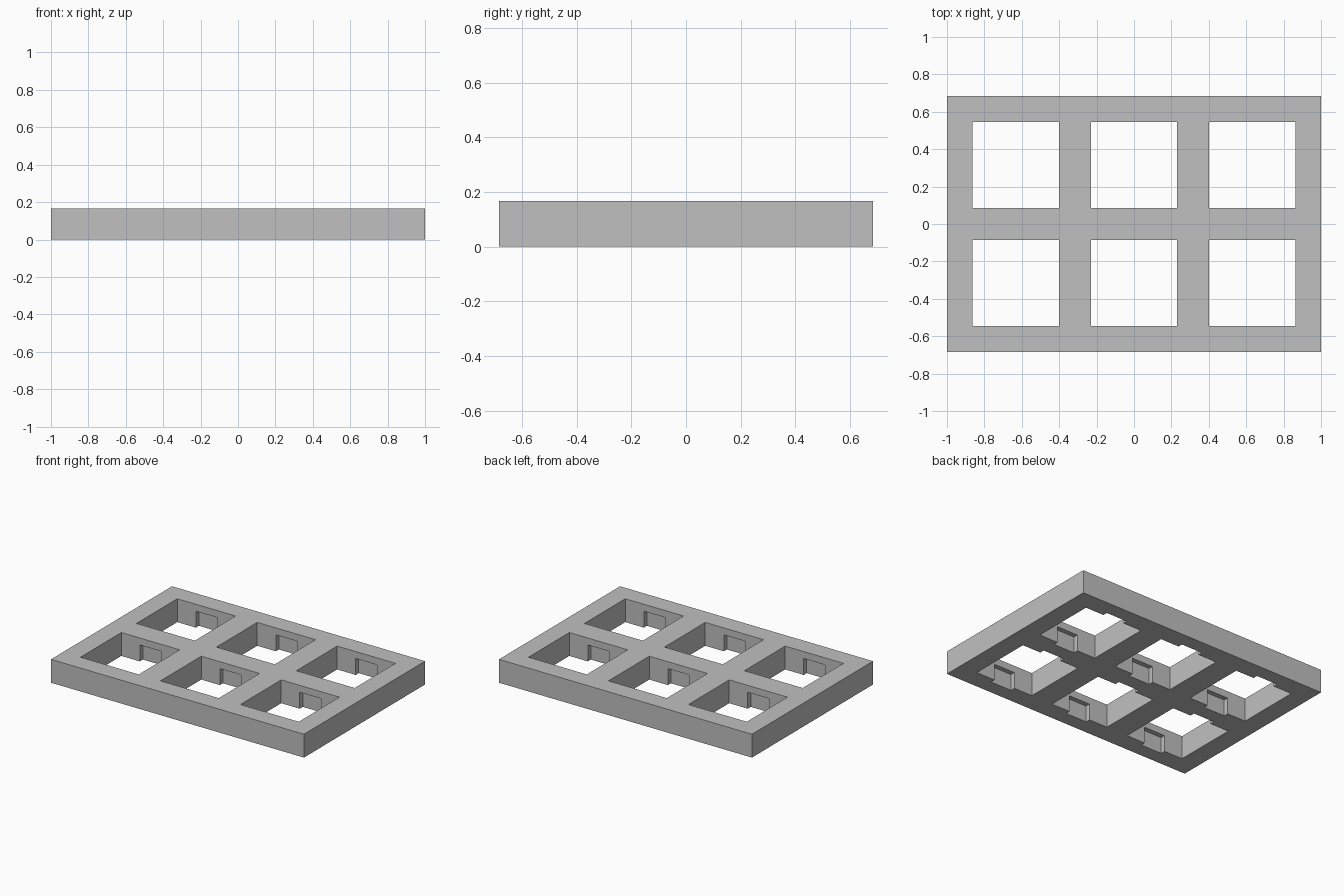
import bpy

cube = bpy.data.objects.get("Cube")
if cube:
    bpy.data.objects.remove(cube, do_unlink=True)

HEIGHT = 0.167
DEPTH = 1.367
PITCH = 0.632      # spacing of the openings
HOLE = 0.461       # side of each square opening
NOTCH_W = 0.168    # clip notch width
NOTCH_D = 0.034    # clip notch depth into the wall
LIP = 0.05         # solid lip left above each notch

grey = bpy.data.materials.new("light_grey")
grey.use_nodes = True
color = (0.527, 0.527, 0.527, 1)
grey.diffuse_color = color
grey.node_tree.nodes["Principled BSDF"].inputs["Base Color"].default_value = color


def box(name, size, center):
    bpy.ops.mesh.primitive_cube_add(size=1, location=center)
    obj = bpy.context.object
    obj.name = name
    obj.scale = size
    bpy.ops.object.transform_apply(location=True, rotation=False, scale=True)
    obj.data.materials.append(grey)
    return obj


def cut(target, cutter):
    mod = target.modifiers.new("cut", "BOOLEAN")
    mod.operation = "DIFFERENCE"
    mod.solver = "EXACT"
    mod.object = cutter
    bpy.context.view_layer.objects.active = target
    bpy.ops.object.modifier_apply(modifier=mod.name)
    bpy.data.objects.remove(cutter, do_unlink=True)


# Solid plate
plate = box("switch_plate", (2, DEPTH, HEIGHT), (0, 0, HEIGHT / 2))

# Square openings, each with a notch in its front and back walls, open below
notch_top = HEIGHT - LIP
for col in (-1, 0, 1):
    for row in (-0.5, 0.5):
        x, y = col * PITCH, row * PITCH
        cut(plate, box("opening_cutter", (HOLE, HOLE, 1), (x, y, 0)))
        cut(plate, box("notch_cutter", (NOTCH_W, HOLE + 2 * NOTCH_D, 1),
                       (x, y, notch_top - 0.5)))
